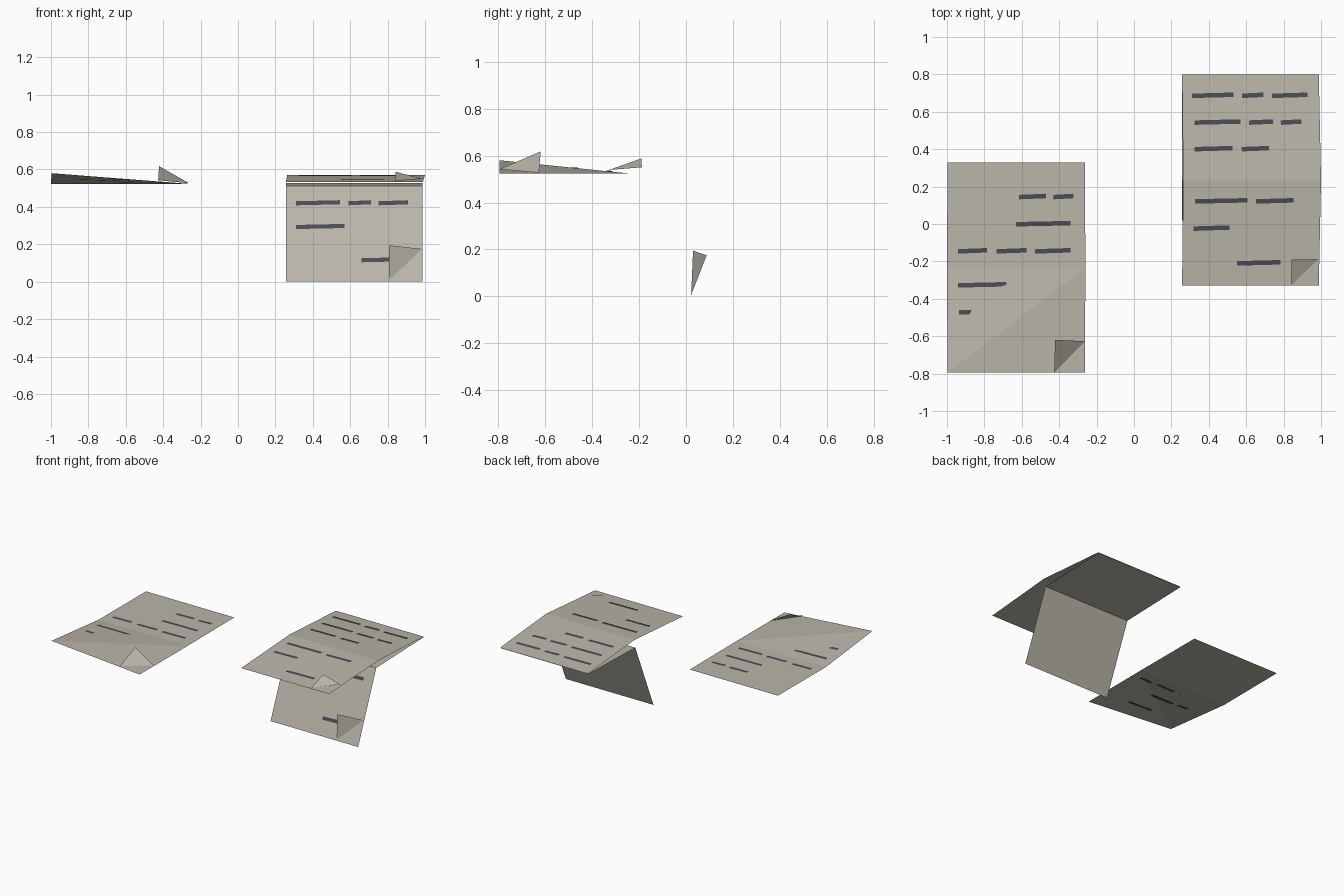
import bpy
from mathutils import Vector

if "Cube" in bpy.data.objects:
    bpy.data.objects.remove(bpy.data.objects["Cube"])

HALF = 0.5625  # length of each half of a sheet


def material(name, color):
    m = bpy.data.materials.new(name)
    m.diffuse_color = color
    m.use_nodes = True
    m.node_tree.nodes["Principled BSDF"].inputs["Base Color"].default_value = m.diffuse_color
    return m


PAPER = material("paper", (0.49, 0.465, 0.40, 1))
INK = material("ink", (0.07, 0.07, 0.09, 1))


def mesh(name, verts, faces, mat):
    me = bpy.data.meshes.new(name)
    me.from_pydata([tuple(v) for v in verts], [], faces)
    me.materials.append(mat)
    ob = bpy.data.objects.new(name, me)
    bpy.context.collection.objects.link(ob)
    return ob


def letter(name, rows, flap, lines):
    """One creased sheet: rows = (left, right) points at back, crease and front.
    lines = (distance from back edge, [(x start, x end), ...])."""
    rows = [(Vector(a), Vector(b)) for a, b in rows]

    # paper surface, split across its diagonals
    verts = [p for row in rows for p in row]
    faces = [(2, 3, 0), (3, 1, 0), (4, 5, 3), (4, 3, 2)]
    mesh(name + "_sheet", verts, faces, PAPER)

    # lifted corner flap
    mesh(name + "_corner_flap", flap, [(0, 1, 2)], PAPER)

    # ink dashes laid just above the sheet
    x0 = rows[0][0].x
    width = rows[0][1].x - x0

    def point(x, d):
        t = d / HALF
        i = 0 if t < 1 else 1
        u = (x - x0) / width
        a = rows[i][0].lerp(rows[i][1], u)
        b = rows[i + 1][0].lerp(rows[i + 1][1], u)
        return a.lerp(b, t - i), a - b

    verts, faces = [], []
    for d, spans in lines:
        for xa, xb in spans:
            n = len(verts)
            for x, dd in ((xa, .015), (xb, .009), (xb, -.015), (xa, -.009)):
                p, along = point(x, d + dd)
                normal = Vector((1, 0, 0)).cross(along).normalized()
                verts.append(p + normal * 0.004)
            faces.append((n, n + 1, n + 2, n + 3))
    mesh(name + "_written_lines", verts, faces, INK)


# left sheet with raised front-left corner
letter("left_letter",
       [((-.997, .33, .523), (-.262, .33, .523)),
        ((-1.0, -.233, .523), (-.26, -.233, .523)),
        ((-.997, -.795, .58), (-.262, -.795, .523))],
       [(-.427, -.795, .542), (-.263, -.627, .527), (-.422, -.619, .618)],
       [(.183, [(-.615, -.47), (-.43, -.325)]),
        (.328, [(-.63, -.34)]),
        (.473, [(-.94, -.785), (-.735, -.575), (-.53, -.34)]),
        (.655, [(-.94, -.68), (-.63, -.48), (-.43, -.33)]),
        (.80, [(-.935, -.78), (-.74, -.55)]),
        (.975, [(-.70, -.49)])])

# upper right sheet, ridged across the middle
letter("upper_letter",
       [((.257, .798, .534), (.988, .798, .534)),
        ((.263, .235, .57), (1.0, .235, .57)),
        ((.257, -.33, .533), (.988, -.33, .533))],
       [(.84, -.328, .539), (.985, -.188, .55), (.842, -.19, .588)],
       [(.11, [(.31, .53), (.575, .69), (.735, .925)]),
        (.253, [(.32, .565), (.61, .74), (.78, .89)]),
        (.395, [(.32, .52), (.57, .715)]),
        (.673, [(.32, .60), (.645, .845)]),
        (.818, [(.315, .505)]),
        (1.003, [(.55, .78)])])

# lower right sheet, draped with its front half hanging down
letter("hanging_letter",
       [((.257, .798, .529), (.987, .798, .529)),
        ((.257, .236, .513), (.987, .236, .513)),
        ((.257, .02, 0), (.987, .02, 0))],
       [(.806, .022, .006), (.984, .088, .175), (.806, .03, .195)],
       [(.11, [(.31, .53), (.575, .69)]),
        (.253, [(.32, .565), (.61, .74)]),
        (.395, [(.32, .52), (.57, .715)]),
        (.664, [(.31, .545), (.59, .71), (.75, .91)]),
        (.803, [(.31, .57)]),
        (.998, [(.66, .88)])])
